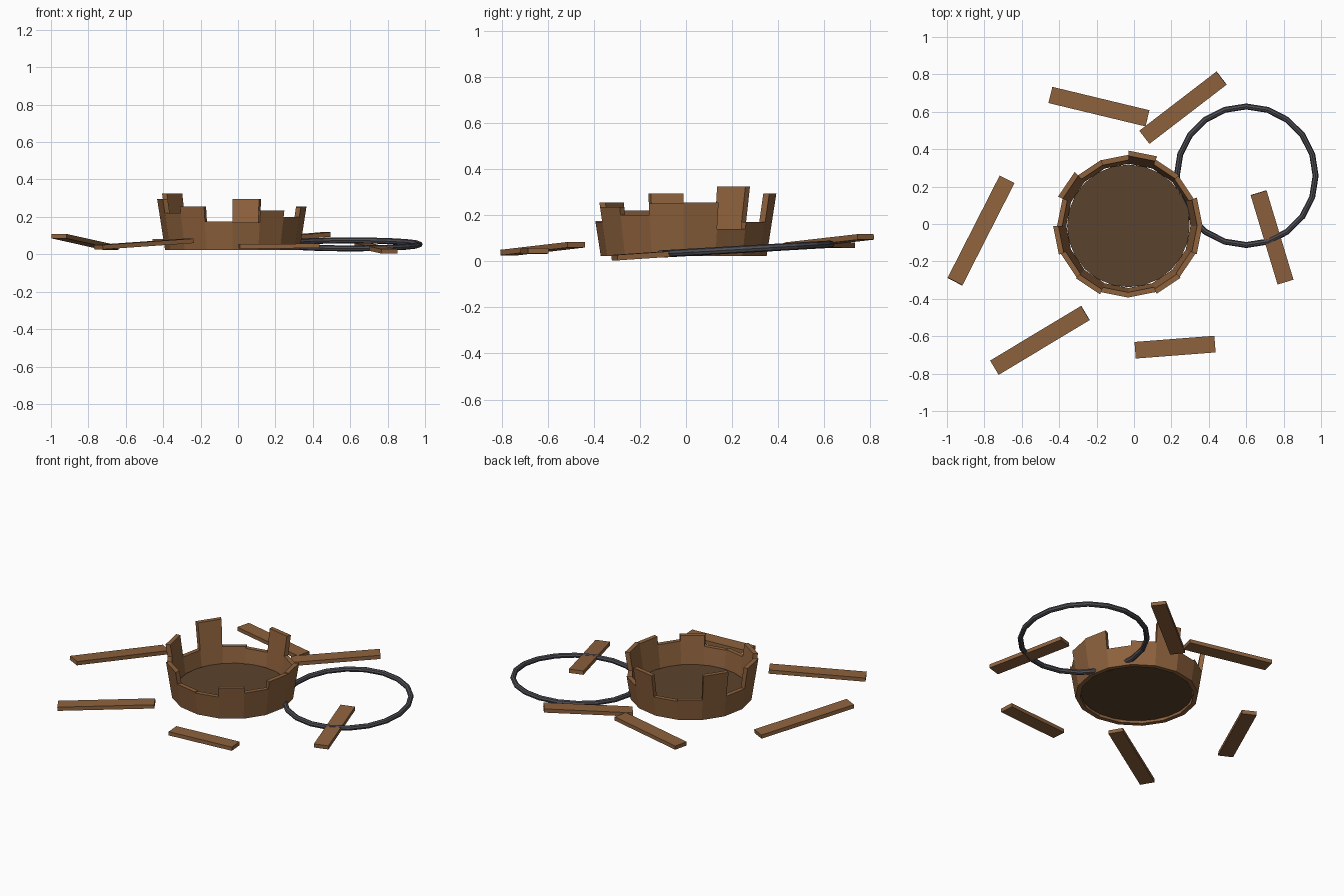
import bpy, bmesh, math
from mathutils import Vector, Matrix

if "Cube" in bpy.data.objects:
    bpy.data.objects.remove(bpy.data.objects["Cube"])


def material(name, rgb):
    m = bpy.data.materials.new(name)
    m.diffuse_color = (*rgb, 1)
    m.use_nodes = True
    m.node_tree.nodes["Principled BSDF"].inputs["Base Color"].default_value = m.diffuse_color
    return m


WOOD = material("brown wood", (0.27, 0.122, 0.047))
DARK = material("dark wood", (0.105, 0.055, 0.026))
IRON = material("dark iron", (0.075, 0.075, 0.09))


def add_object(name, bm, mat):
    bmesh.ops.recalc_face_normals(bm, faces=bm.faces)
    me = bpy.data.meshes.new(name)
    bm.to_mesh(me)
    bm.free()
    me.materials.append(mat)
    ob = bpy.data.objects.new(name, me)
    bpy.context.collection.objects.link(ob)
    return ob


CX, CY, Z0 = -0.03, -0.01, 0.022
STAVES = 16

# Broken staves: each flares outward and snaps off at its own height
tops = [0.255, 0.14, 0.17, 0.295, 0.15, 0.16, 0.325, 0.16,
        0.295, 0.22, 0.255, 0.175, 0.17, 0.235, 0.20, 0.25]
for k, top in enumerate(tops):
    bm = bmesh.new()
    a0, a1 = (math.tau * (k + i) / STAVES for i in (0, 1))
    rings = []
    for z in (Z0, top):
        r = 0.36 + 0.155 * (z - Z0)
        rings.append([bm.verts.new((CX + q * math.cos(a), CY + q * math.sin(a), z))
                      for q, a in ((r, a0), (r, a1), (r - 0.028, a1), (r - 0.028, a0))])
    lo, hi = rings
    bm.faces.new(lo)
    bm.faces.new(hi)
    for i in range(4):
        j = (i + 1) % 4
        bm.faces.new((lo[i], lo[j], hi[j], hi[i]))
    add_object(f"barrel_stave_{k + 1}", bm, WOOD)

# Barrel floor
bm = bmesh.new()
bmesh.ops.create_cone(bm, cap_ends=True, segments=24, radius1=0.328, radius2=0.328,
                      depth=0.025, matrix=Matrix.Translation((CX, CY, 0.05)))
add_object("barrel_floor", bm, DARK)

# Fallen hoop, leaning slightly up toward the back
bm = bmesh.new()
N, M, R, T = 20, 8, 0.371, 0.016
grid = []
for i in range(N):
    a = math.tau * i / N
    row = []
    for j in range(M):
        b = math.tau * j / M
        q = R + T * math.cos(b)
        row.append(bm.verts.new((q * math.cos(a), q * math.sin(a), T * math.sin(b))))
    grid.append(row)
for i in range(N):
    for j in range(M):
        i2, j2 = (i + 1) % N, (j + 1) % M
        bm.faces.new((grid[i][j], grid[i2][j], grid[i2][j2], grid[i][j2]))
hoop = add_object("fallen_hoop", bm, IRON)
hoop.location = (0.6, 0.258, 0.053)
hoop.rotation_euler = (math.radians(3.3), 0, 0)


# Loose planks, given by the centres of their two ends
def plank(name, p, q, width=0.089, thick=0.024):
    p, q = Vector(p), Vector(q)
    x = (q - p).normalized()
    y = Vector((0, 0, 1)).cross(x).normalized()
    z = x.cross(y)
    rot = Matrix((x, y, z)).transposed().to_4x4()
    mat = Matrix.Translation((p + q) / 2) @ rot @ Matrix.Diagonal(
        ((q - p).length, width, thick, 1))
    bm = bmesh.new()
    bmesh.ops.create_cube(bm, size=1, matrix=mat)
    add_object(name, bm, WOOD)


ends = [
    ((-0.447, 0.690, 0.070), (0.072, 0.565, 0.072)),
    ((0.056, 0.464, 0.070), (0.468, 0.780, 0.106)),
    ((-0.957, -0.308, 0.097), (-0.679, 0.238, 0.035)),
    ((-0.746, -0.768, 0.038), (-0.260, -0.476, 0.072)),
    ((0.006, -0.675, 0.043), (0.433, -0.642, 0.045)),
    ((0.810, -0.310, 0.016), (0.666, 0.167, 0.048)),
]
for n, (p, q) in enumerate(ends):
    plank(f"loose_plank_{n + 1}", p, q)
